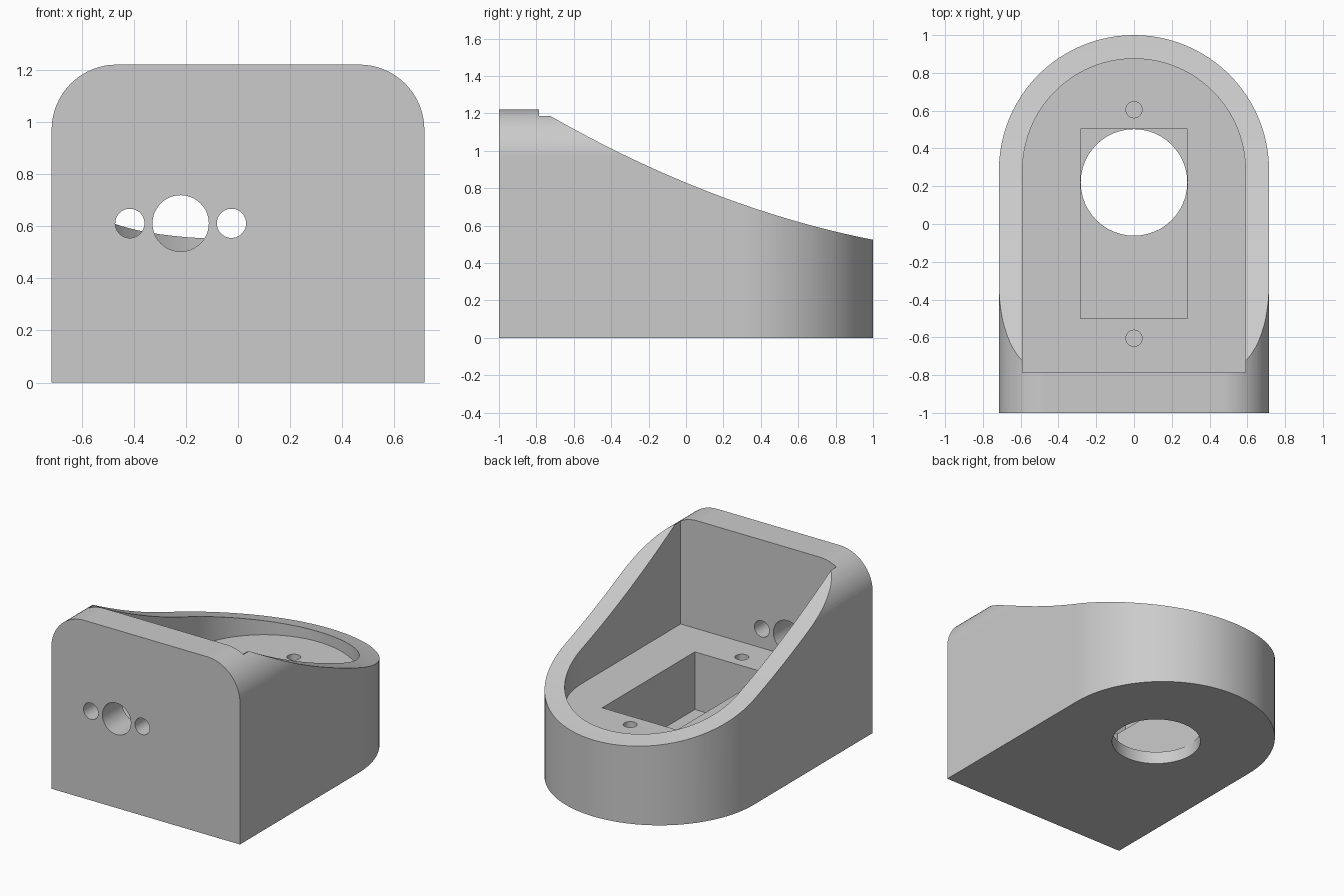
import bpy, bmesh, math
from mathutils import Vector

cube = bpy.data.objects.get("Cube")
if cube:
    bpy.data.objects.remove(cube, do_unlink=True)

HALF_W, INNER_W = 0.715, 0.59
ARC_Y, WALL_Y, TOP, FLOOR = 0.285, -0.785, 1.22, 0.48

grey = bpy.data.materials.new("plain_grey")
grey.use_nodes = True
grey.diffuse_color = (0.6, 0.6, 0.6, 1)
grey.node_tree.nodes["Principled BSDF"].inputs["Base Color"].default_value = (0.6, 0.6, 0.6, 1)


def prism(name, points, axis, low, high):
    """Extrude a 2D outline along an axis; the outline uses the other two axes in order."""
    def place(p, d):
        return {"x": (d, p[0], p[1]), "y": (p[0], d, p[1]), "z": (p[0], p[1], d)}[axis]
    bm = bmesh.new()
    face = bm.faces.new([bm.verts.new(place(p, low)) for p in points])
    geom = bmesh.ops.extrude_face_region(bm, geom=[face])["geom"]
    moved = [v for v in geom if isinstance(v, bmesh.types.BMVert)]
    bmesh.ops.translate(bm, verts=moved, vec=Vector(place((0, 0), high - low)))
    bmesh.ops.recalc_face_normals(bm, faces=bm.faces)
    mesh = bpy.data.meshes.new(name)
    bm.to_mesh(mesh)
    bm.free()
    mesh.materials.append(grey)
    obj = bpy.data.objects.new(name, mesh)
    bpy.context.collection.objects.link(obj)
    return obj


def arc(cx, cy, r, start, end, n):
    angles = [math.radians(start + (end - start) * i / n) for i in range(n + 1)]
    return [(cx + r * math.cos(a), cy + r * math.sin(a)) for a in angles]


def circle(cx, cy, r, n=48):
    return arc(cx, cy, r, 0, 360, n)[:-1]


def rounded_plan(w, front):
    return [(-w, front), (w, front)] + arc(0, ARC_Y, w, 0, 180, 48)


def combine(target, tool, operation):
    mod = target.modifiers.new(tool.name, "BOOLEAN")
    mod.operation, mod.solver, mod.object = operation, "EXACT", tool
    bpy.context.view_layer.objects.active = target
    bpy.ops.object.modifier_apply(modifier=mod.name)
    bpy.data.objects.remove(tool, do_unlink=True)


def slope(y):
    return 0.829 - 0.4135 * y + 0.1085 * y * y


# Body: round-backed plan, rounded upper corners, sloping rim
body = prism("housing_body", rounded_plan(HALF_W, -1), "z", 0, 1.5)
r = 0.25
front_outline = ([(-HALF_W, -0.5), (HALF_W, -0.5)]
                 + arc(HALF_W - r, TOP - r, r, 0, 90, 16)
                 + arc(r - HALF_W, TOP - r, r, 90, 180, 16))
combine(body, prism("corner_shape", front_outline, "y", -1.5, 1.5), "INTERSECT")

ys = [WALL_Y + (1.1 - WALL_Y) * i / 36 for i in range(37)]
above_rim = [(y, slope(y)) for y in ys] + [(1.1, 2), (WALL_Y, 2)]
combine(body, prism("rim_cutter", above_rim, "x", -1, 1), "DIFFERENCE")

# Open cavity, rectangular pocket and round opening in the base
combine(body, prism("cavity", rounded_plan(INNER_W, WALL_Y), "z", FLOOR, 2), "DIFFERENCE")
p = 0.283
pocket = [(-p, -0.5), (p, -0.5), (p, 0.503), (-p, 0.503)]
combine(body, prism("pocket", pocket, "z", 0.085, 0.6), "DIFFERENCE")
combine(body, prism("base_opening", circle(0, 0.22, 0.282), "z", -0.1, 0.2), "DIFFERENCE")

# Screw holes in the cavity floor
for y in (-0.605, 0.605):
    combine(body, prism("screw_hole", circle(0, y, 0.043, 32), "z", 0.2, 0.6), "DIFFERENCE")

# Three holes through the front wall
for x, radius in ((-0.415, 0.056), (-0.22, 0.108), (-0.025, 0.056)):
    combine(body, prism("front_hole", circle(x, 0.611, radius), "y", -1.2, -0.6), "DIFFERENCE")

# Smooth curved walls, crisp edges
bpy.ops.object.select_all(action="DESELECT")
body.select_set(True)
bpy.context.view_layer.objects.active = body
bpy.ops.object.shade_smooth_by_angle(angle=math.radians(25))
weighted = body.modifiers.new("flat_face_normals", "WEIGHTED_NORMAL")
weighted.keep_sharp = True
